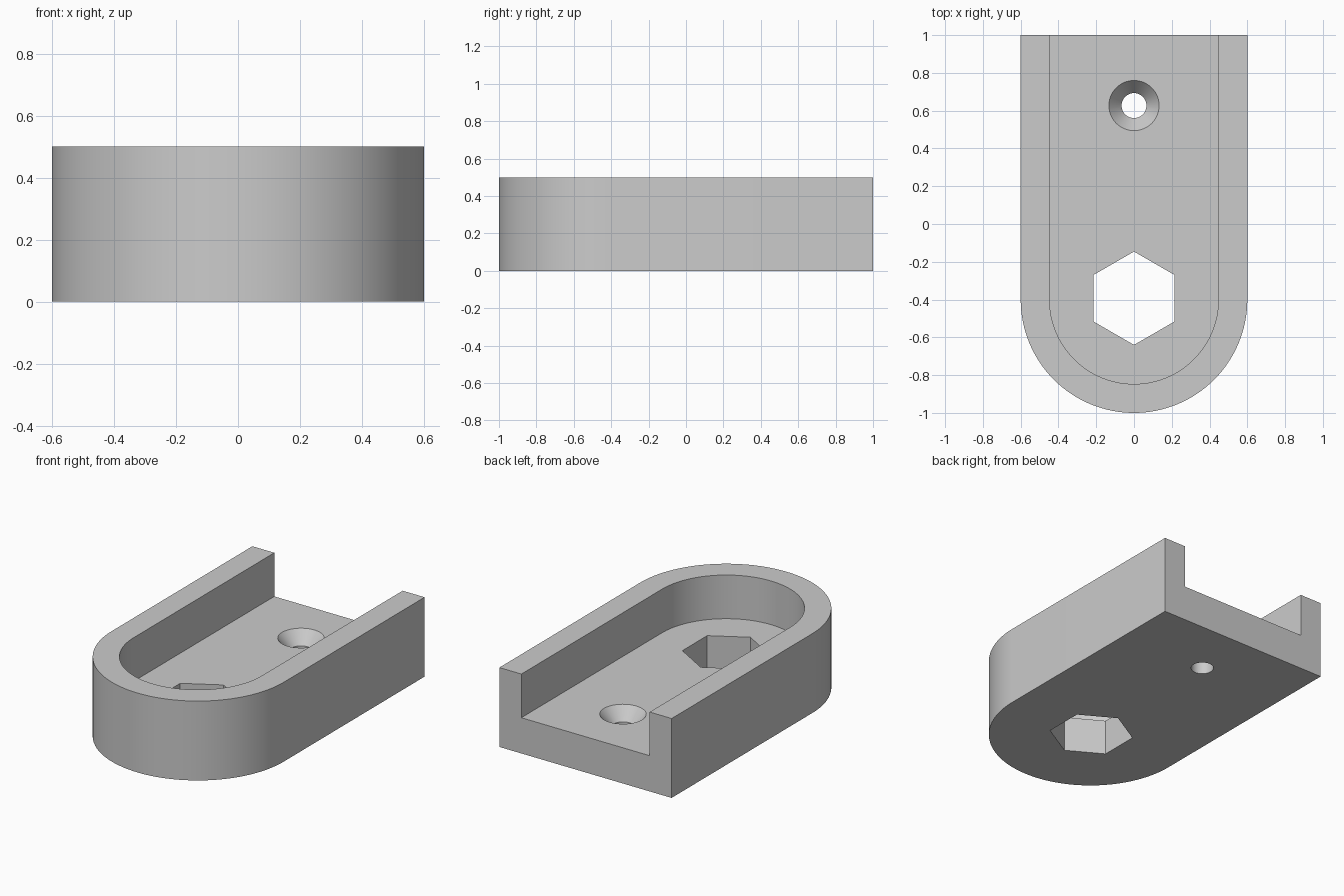
import bpy, bmesh
from math import cos, sin, pi, radians

default = bpy.data.objects.get("Cube")
if default:
    bpy.data.objects.remove(default, do_unlink=True)

WIDTH, HEIGHT, FLOOR = 0.6, 0.5, 0.225   # half width, total height, floor level
INNER = 0.447                            # half width of the channel
ARC_Y = -0.4                             # centre of the rounded end
HEX_Y, HEX_R = -0.393, 0.247
HOLE_Y, HOLE_R, SINK_R, SINK_DEPTH = 0.627, 0.066, 0.133, 0.08

grey = bpy.data.materials.new("plain grey")
grey.use_nodes = True
colour = (0.6, 0.6, 0.6, 1)
grey.diffuse_color = colour
grey.node_tree.nodes["Principled BSDF"].inputs["Base Color"].default_value = colour


def loft(name, rings):
    """Solid through a stack of (outline, z) rings with equal point counts."""
    bm = bmesh.new()
    loops = [[bm.verts.new((x, y, z)) for x, y in pts] for pts, z in rings]
    for a, b in zip(loops, loops[1:]):
        for i in range(len(a)):
            j = (i + 1) % len(a)
            bm.faces.new((a[i], a[j], b[j], b[i]))
    bm.faces.new(loops[0][::-1])
    bm.faces.new(loops[-1])
    bmesh.ops.recalc_face_normals(bm, faces=bm.faces)
    mesh = bpy.data.meshes.new(name)
    bm.to_mesh(mesh)
    bm.free()
    mesh.materials.append(grey)
    obj = bpy.data.objects.new(name, mesh)
    bpy.context.collection.objects.link(obj)
    return obj


def u_outline(radius, back, n=64):
    """Straight sides with a half-round front end."""
    arc = [(radius * cos(pi + pi * i / n), ARC_Y + radius * sin(pi + pi * i / n))
           for i in range(n + 1)]
    return arc + [(radius, back), (-radius, back)]


def polygon(radius, y, n):
    return [(radius * sin(2 * pi * i / n), y + radius * cos(2 * pi * i / n))
            for i in range(n)]


# Body with rounded front end
body = loft("channel_bracket", [(u_outline(WIDTH, 1), 0), (u_outline(WIDTH, 1), HEIGHT)])

# Channel open at the top and back, hexagonal nut hole, countersunk screw hole
slot = u_outline(INNER, 1.2)
nut = polygon(HEX_R, HEX_Y, 6)
shaft = polygon(HOLE_R, HOLE_Y, 48)
sink = polygon(SINK_R, HOLE_Y, 48)
cutters = [
    loft("channel_cutter", [(slot, FLOOR), (slot, HEIGHT + 0.2)]),
    loft("nut_cutter", [(nut, -0.1), (nut, HEIGHT)]),
    loft("screw_cutter", [(shaft, -0.1), (shaft, FLOOR - SINK_DEPTH),
                          (sink, FLOOR), (sink, HEIGHT)]),
]

bpy.ops.object.select_all(action="DESELECT")
bpy.context.view_layer.objects.active = body
body.select_set(True)
for cutter in cutters:
    cutter.hide_render = True
    cut = body.modifiers.new(cutter.name, "BOOLEAN")
    cut.operation = "DIFFERENCE"
    cut.solver = "EXACT"
    cut.object = cutter
    bpy.ops.object.modifier_apply(modifier=cut.name)
    bpy.data.objects.remove(cutter, do_unlink=True)

bpy.ops.object.shade_smooth_by_angle(angle=radians(30))
